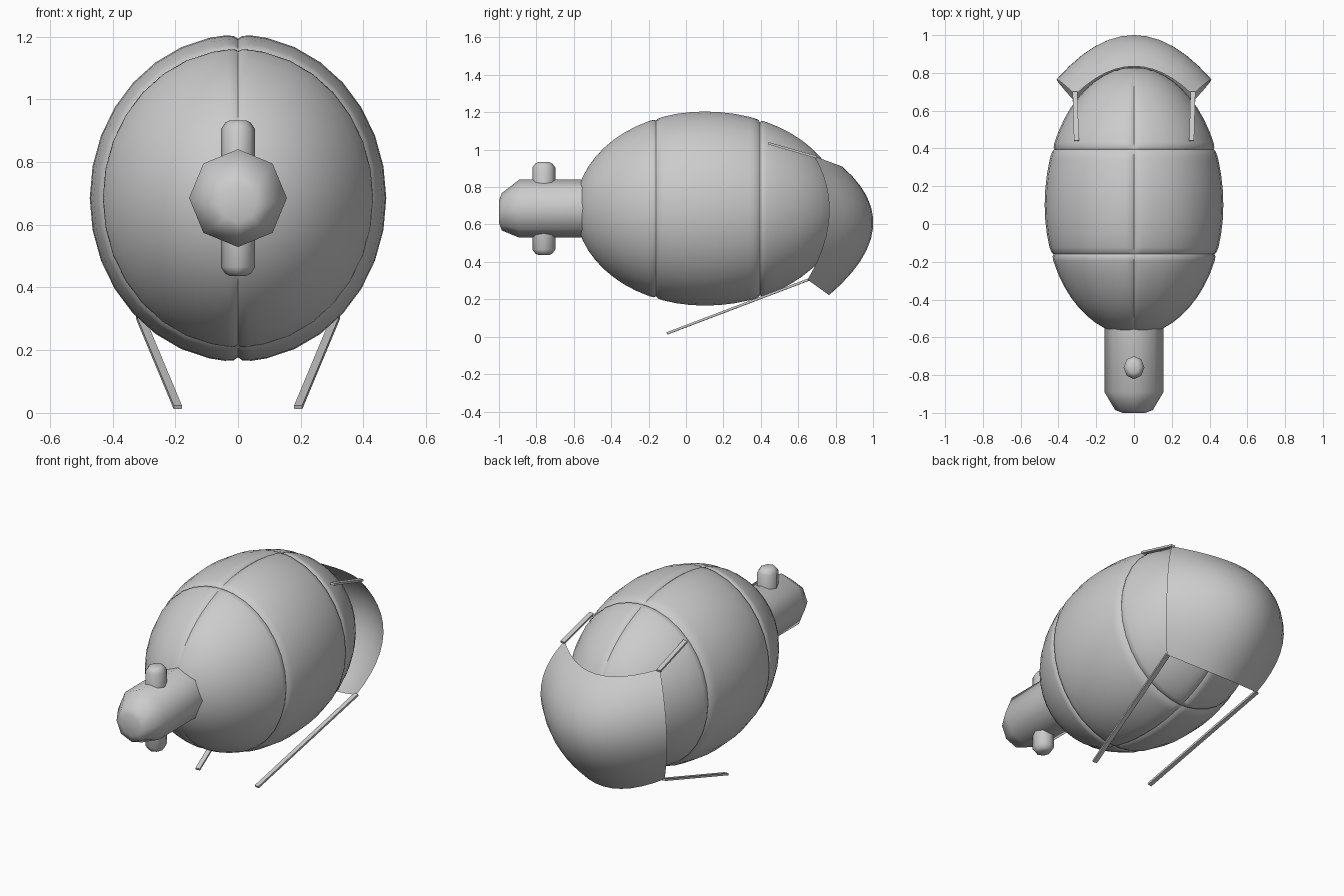
import bpy, bmesh
from math import sin, cos, pi, sqrt
from mathutils import Vector

if "Cube" in bpy.data.objects:
    bpy.data.objects.remove(bpy.data.objects["Cube"])

CZ = 0.685  # height of the long axis


def finish(name, bm, angle=None):
    bmesh.ops.remove_doubles(bm, verts=bm.verts, dist=1e-5)
    bmesh.ops.recalc_face_normals(bm, faces=bm.faces)
    me = bpy.data.meshes.new(name)
    bm.to_mesh(me)
    bm.free()
    ob = bpy.data.objects.new(name, me)
    bpy.context.collection.objects.link(ob)
    if angle:
        bpy.ops.object.select_all(action='DESELECT')
        ob.select_set(True)
        bpy.context.view_layer.objects.active = ob
        bpy.ops.object.shade_smooth_by_angle(angle=angle)
    return ob


def loft(name, rings, angle):
    """Skin a list of closed rings and cap both ends."""
    bm = bmesh.new()
    vs = [[bm.verts.new(p) for p in ring] for ring in rings]
    n = len(rings[0])
    for a, b in zip(vs, vs[1:]):
        for i in range(n):
            bm.faces.new((a[i], a[(i + 1) % n], b[(i + 1) % n], b[i]))
    bm.faces.new(vs[0])
    bm.faces.new(vs[-1])
    return finish(name, bm, angle)


# Body: egg with two cross grooves and a lengthwise seam
GROOVES = (-0.16, 0.395)
FRONT, BACK, MID = 0.69, 0.73, 0.1
ys = [MID - FRONT * cos(pi / 2 * i / 14) for i in range(15)]
ys += [MID + BACK * sin(pi / 2 * i / 14) for i in range(1, 15)]
ys[0] += 0.001
ys[-1] -= 0.001
ys = [y for y in ys if all(abs(y - g) > 0.04 for g in GROOVES)]
ys += [g + d for g in GROOVES for d in (-0.035, -0.012, 0, 0.012, 0.035)]
ys.sort()
half = [0, 0.03, 0.09] + [pi * i / 16 for i in range(1, 16)] + [pi - 0.09, pi - 0.03]
angles = half + [a + pi for a in half]


def body_ring(y):
    k = sqrt(max(0, 1 - ((y - MID) / (FRONT if y < MID else BACK)) ** 2))
    d = min(abs(y - g) for g in GROOVES)
    cut = 0.02 * max(0, 1 - d / 0.014) + 0.008 * max(0, 1 - d / 0.04)
    ring = []
    for a in angles:
        s = abs(sin(a))
        f = k * (1 - max(cut, 0.025 * max(0, 1 - s / 0.04)))
        ring.append((0.473 * f * sin(a), y, CZ + 0.521 * f * cos(a)))
    return ring


loft("body", [body_ring(y) for y in ys], 0.7)


# Snout: eight-sided tube with rounded tip
def snout_ring(y, r, z):
    return [(r * sin(pi * i / 4), y, z + r * cos(pi * i / 4)) for i in range(8)]


loft("snout", [snout_ring(-0.45, 0.156, CZ), snout_ring(-0.89, 0.156, CZ),
               snout_ring(-0.985, 0.1, 0.668), snout_ring(-1.0, 0.06, 0.668)], 1.0)


# Knobs: eight-sided pegs above and below the snout
def peg_ring(z, r):
    return [(r * 0.9 * cos(pi * i / 4), -0.76 + r * sin(pi * i / 4), z) for i in range(8)]


for name, s in (("upper_knob", 1), ("lower_knob", -1)):
    loft(name, [peg_ring(CZ + s * h, r) for h, r in
                ((0.1, 0.061), (0.22, 0.061), (0.241, 0.045), (0.248, 0.03))], 1.0)

# Rear cover: curved sheet through a 3 x 3 grid of points
CTRL = [[(-0.31, 0.685, 0.965), (0, 0.835, 0.91), (0.31, 0.685, 0.965)],
        [(-0.41, 0.765, 0.65), (0, 1.0, 0.58), (0.41, 0.765, 0.65)],
        [(-0.315, 0.65, 0.305), (0, 0.765, 0.222), (0.315, 0.65, 0.305)]]


def quad(p, t):
    a, b, c = (Vector(q) for q in p)
    return a * (1 - t) * (1 - 2 * t) + b * 4 * t * (1 - t) + c * t * (2 * t - 1)


N = 12
bm = bmesh.new()
grid = [[bm.verts.new(quad([quad(row, i / N) for row in CTRL], j / N))
         for i in range(N + 1)] for j in range(N + 1)]
for j in range(N):
    for i in range(N):
        bm.faces.new((grid[j][i], grid[j][i + 1], grid[j + 1][i + 1], grid[j + 1][i]))
finish("rear_cover", bm, 0.7)


# Straps: thin bars running forward from the cover corners
def strap(name, p, q, w=0.026, t=0.012):
    p, q = Vector(p), Vector(q)
    d = q - p
    bm = bmesh.new()
    bmesh.ops.create_cube(bm, size=1)
    bmesh.ops.scale(bm, vec=(w, t, d.length), verts=bm.verts)
    bmesh.ops.rotate(bm, matrix=d.to_track_quat('Z', 'Y').to_matrix(), verts=bm.verts)
    bmesh.ops.translate(bm, vec=(p + q) / 2, verts=bm.verts)
    finish(name, bm)


for side, s in (("right", 1), ("left", -1)):
    strap("lower_strap_" + side, (s * 0.312, 0.655, 0.305), (s * 0.192, -0.1, 0.018))
    strap("upper_strap_" + side, (s * 0.312, 0.70, 0.96), (s * 0.305, 0.44, 1.034))
